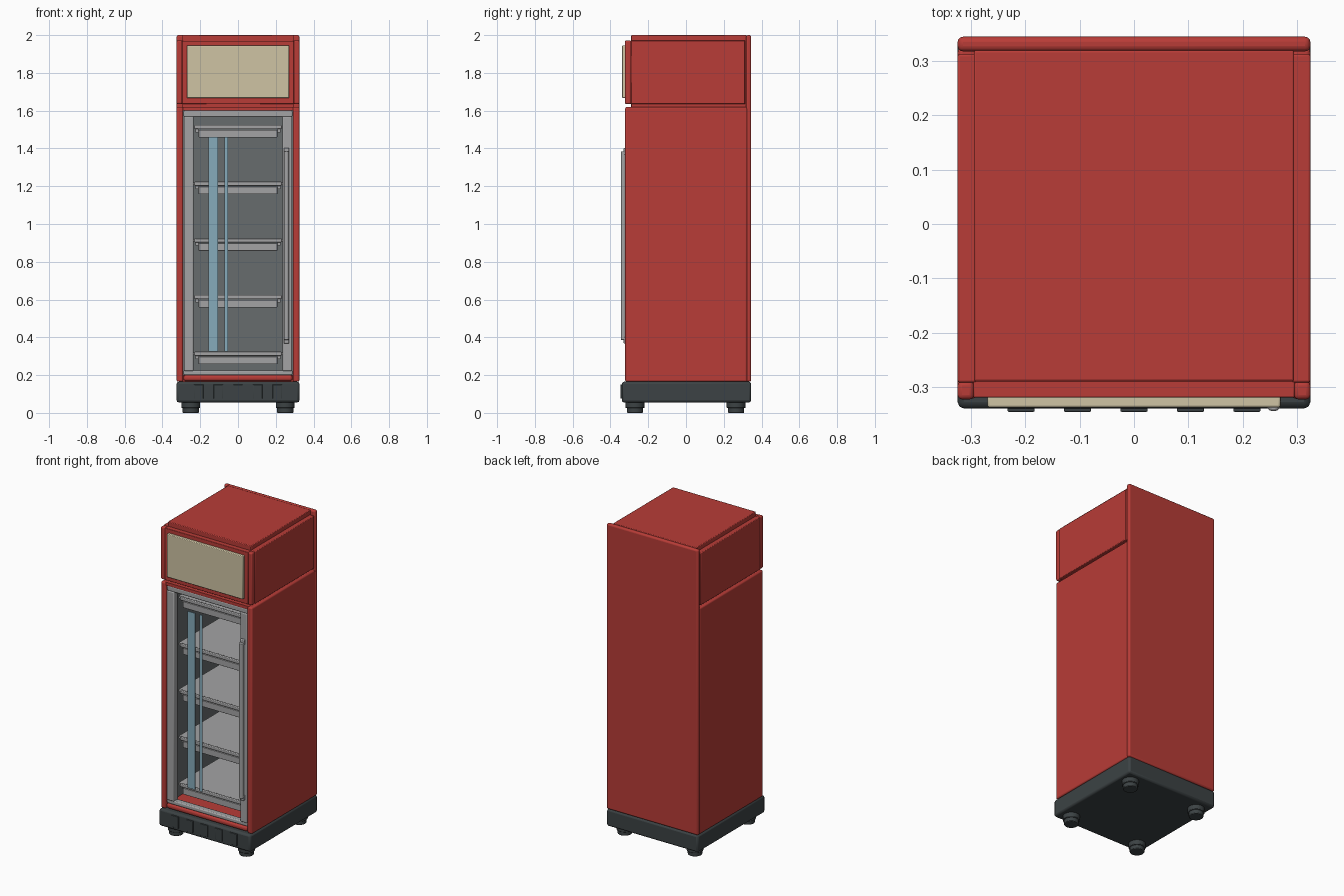
import bpy

cube = bpy.data.objects.get("Cube")
if cube:
    bpy.data.objects.remove(cube, do_unlink=True)


def material(name, r, g, b):
    m = bpy.data.materials.new(name)
    m.use_nodes = True
    m.diffuse_color = (r, g, b, 1)
    m.node_tree.nodes["Principled BSDF"].inputs["Base Color"].default_value = (r, g, b, 1)
    return m


RED = material("red paint", 0.48, 0.045, 0.038)
CREAM = material("cream panel", 0.62, 0.55, 0.37)
GREY = material("light grey metal", 0.37, 0.37, 0.375)
LINING = material("interior grey", 0.135, 0.15, 0.155)
DARK = material("dark plastic", 0.045, 0.055, 0.058)
BLUE = material("glass blue", 0.24, 0.41, 0.50)


def finish(obj, name, mat, bevel=0, segments=2):
    obj.name = name
    obj.data.materials.append(mat)
    if bevel:
        mod = obj.modifiers.new("bevel", "BEVEL")
        mod.width = bevel
        mod.segments = segments
    bpy.ops.object.shade_smooth_by_angle()
    return obj


def box(name, mat, x, y, z, bevel=0, segments=2):
    """Box from three (min, max) ranges."""
    spans = (x, y, z)
    bpy.ops.mesh.primitive_cube_add(size=1, location=[(a + b) / 2 for a, b in spans])
    obj = bpy.context.object
    obj.scale = [b - a for a, b in spans]
    bpy.ops.object.transform_apply(location=False, rotation=False, scale=True)
    return finish(obj, name, mat, bevel, segments)


def pair(name, mat, x, y, z, bevel=0, segments=2):
    """Matching boxes on both sides."""
    box("left_" + name, mat, x, y, z, bevel, segments)
    box("right_" + name, mat, (-x[1], -x[0]), y, z, bevel, segments)


def cylinder(name, mat, radius, x, y, z, bevel=0):
    bpy.ops.mesh.primitive_cylinder_add(vertices=24, radius=radius, depth=z[1] - z[0],
                                        location=(x, y, (z[0] + z[1]) / 2))
    return finish(bpy.context.object, name, mat, bevel)


# Feet and plinth
for fx in (-0.25, 0.25):
    for fy in (-0.27, 0.265):
        cylinder("foot_pad", DARK, 0.043, fx, fy, (0, 0.03), 0.004)
        cylinder("foot_collar", DARK, 0.05, fx, fy, (0.025, 0.06), 0.004)
box("plinth", DARK, (-0.325, 0.325), (-0.34, 0.345), (0.055, 0.165), 0.012)
for i in range(5):
    vx = (i - 2) * 0.104
    box("plinth_vent", DARK, (vx - 0.025, vx + 0.025), (-0.346, -0.335), (0.075, 0.15), 0.002)

# Back panel over the full height
box("back_panel", RED, (-0.325, 0.325), (0.318, 0.345), (0.165, 2.0), 0.01, 3)

# Hollow cabinet: walls, floor, ceiling and rear filling
pair("cabinet_wall", RED, (0.29, 0.325), (-0.322, 0.325), (0.165, 1.62), 0.009, 3)
box("cabinet_floor", RED, (-0.295, 0.295), (-0.29, 0.32), (0.165, 0.2))
box("front_sill", RED, (-0.288, 0.288), (-0.32, -0.28), (0.168, 0.202), 0.014, 4)
box("cabinet_ceiling", RED, (-0.295, 0.295), (-0.315, 0.32), (1.6, 1.62))
box("cabinet_rear", RED, (-0.295, 0.295), (0.285, 0.32), (0.19, 1.61))

# Interior lining
pair("lining", LINING, (0.284, 0.291), (-0.27, 0.286), (0.2, 1.6))
box("rear_lining", LINING, (-0.29, 0.29), (0.28, 0.286), (0.2, 1.6))
box("top_lining", LINING, (-0.29, 0.29), (-0.27, 0.286), (1.594, 1.601))

# Shelves with front rail and label strip
for i in range(5):
    z = 0.31 + 0.3 * i
    box("shelf", GREY, (-0.245, 0.245), (-0.255, 0.28), (z - 0.003, z + 0.01))
    box("shelf_rail", GREY, (-0.23, 0.23), (-0.265, -0.25), (z - 0.008, z + 0.014), 0.004)
    box("shelf_strip", GREY, (-0.208, 0.208), (-0.262, -0.25), (z - 0.052, z - 0.012), 0.002)
    pair("shelf_bracket", GREY, (0.208, 0.225), (-0.25, 0.28), (z - 0.025, z - 0.002))

# Door frame
pair("door_stile", GREY, (0.235, 0.287), (-0.316, -0.272), (0.222, 1.57), 0.006)
box("door_top_rail", GREY, (-0.288, 0.288), (-0.312, -0.272), (1.567, 1.6), 0.006)
box("door_bottom_rail", GREY, (-0.288, 0.288), (-0.312, -0.272), (0.2, 0.225), 0.006)

# Glass reflection strips
box("wide_glass_strip", BLUE, (-0.157, -0.105), (-0.289, -0.284), (0.325, 1.46))
box("narrow_glass_strip", BLUE, (-0.072, -0.052), (-0.289, -0.284), (0.325, 1.46))

# Door handle
cylinder("handle_bar", GREY, 0.014, 0.257, -0.331, (0.385, 1.385), 0.004)
for hz in (0.385, 1.385):
    box("handle_mount", GREY, (0.243, 0.271), (-0.33, -0.305), (hz - 0.018, hz + 0.018), 0.005)

# Header box with sign
box("header_core", RED, (-0.295, 0.295), (-0.29, 0.32), (1.615, 2.0), 0.004)
pair("header_side", RED, (0.29, 0.325), (-0.292, 0.313), (1.635, 1.972), 0.004)
pair("header_post", RED, (0.295, 0.325), (-0.323, -0.29), (1.635, 1.972), 0.008, 3)
box("header_front", RED, (-0.296, 0.296), (-0.32, -0.285), (1.635, 1.97), 0.003)
box("sign_panel", CREAM, (-0.27, 0.27), (-0.338, -0.315), (1.667, 1.945), 0.004)
